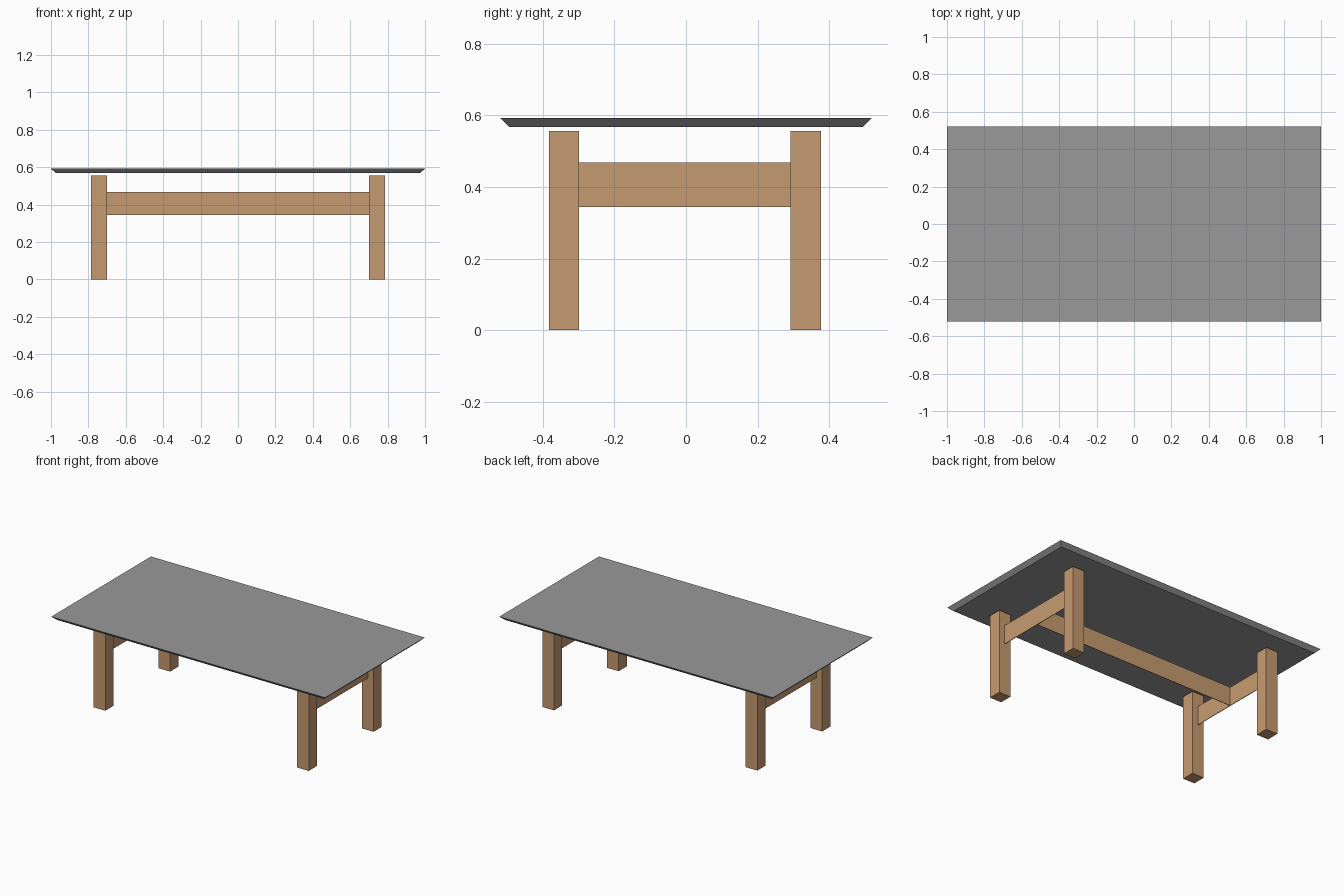
import bpy
import bmesh

cube = bpy.data.objects.get("Cube")
if cube:
    bpy.data.objects.remove(cube, do_unlink=True)


def make_material(name, rgb):
    mat = bpy.data.materials.new(name)
    mat.use_nodes = True
    mat.diffuse_color = (*rgb, 1)
    bsdf = next(n for n in mat.node_tree.nodes if n.type == 'BSDF_PRINCIPLED')
    bsdf.inputs["Base Color"].default_value = (*rgb, 1)
    return mat


wood = make_material("light wood", (0.565, 0.328, 0.163))
grey = make_material("grey top", (0.32, 0.32, 0.32))


def add_box(name, low, high, mat, bottom_inset=0.0):
    """Box between two corners; bottom_inset pulls the lower face inward."""
    bm = bmesh.new()
    bmesh.ops.create_cube(bm, size=1)
    for v in bm.verts:
        inset = bottom_inset if v.co.z < 0 else 0
        for i in range(3):
            side = 1 if v.co[i] > 0 else -1
            v.co[i] = high[i] if side > 0 else low[i]
            if i < 2:
                v.co[i] -= side * inset
    mesh = bpy.data.meshes.new(name)
    bm.to_mesh(mesh)
    bm.free()
    mesh.materials.append(mat)
    obj = bpy.data.objects.new(name, mesh)
    bpy.context.collection.objects.link(obj)
    return obj


LEG_X, LEG_Y, SHIFT_Y = 0.743, 0.338, -0.003   # leg centres
HALF = 0.0425                                  # half leg width
LEG_TOP = 0.557
RAIL_LOW, RAIL_HIGH = 0.344, 0.468
THIN = 0.002                                   # half rail thickness

# Table top with undercut edges
add_box("table_top", (-1, -0.52, 0.568), (1, 0.52, 0.593), grey, 0.026)

for side, sx in (("left", 1), ("right", -1)):
    x = sx * LEG_X
    # Square legs
    for end, sy in (("front", -1), ("back", 1)):
        y = sy * LEG_Y + SHIFT_Y
        add_box(f"{end}_{side}_leg", (x - HALF, y - HALF, 0),
                (x + HALF, y + HALF, LEG_TOP), wood)
    # Thin board joining the two legs at this end
    add_box(f"{side}_rail", (x - THIN, SHIFT_Y - LEG_Y, RAIL_LOW),
            (x + THIN, SHIFT_Y + LEG_Y, RAIL_HIGH), wood)

# Long thin board joining the end rails
add_box("centre_rail", (-LEG_X, SHIFT_Y - THIN, RAIL_LOW),
        (LEG_X, SHIFT_Y + THIN, RAIL_HIGH), wood)
